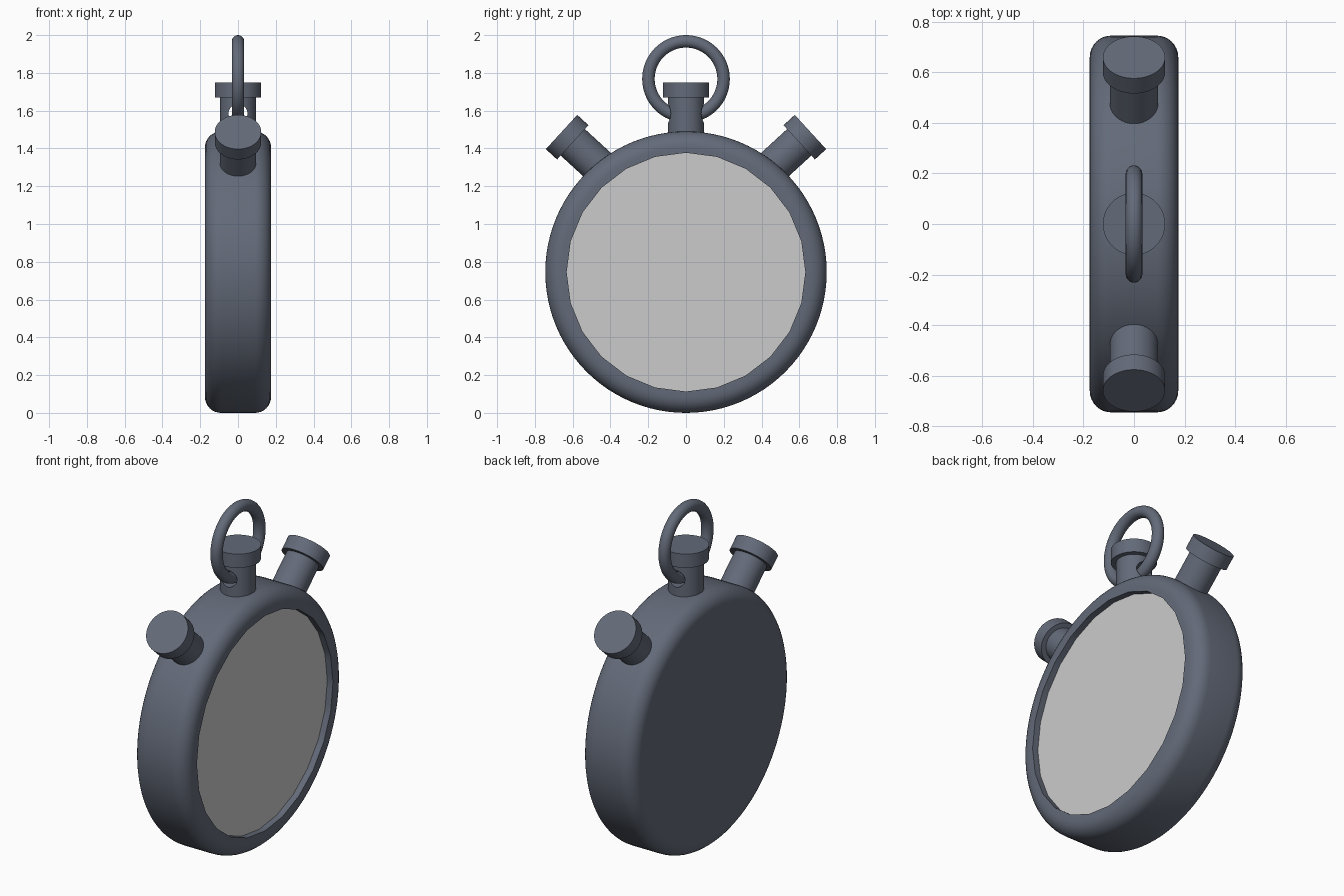
import bpy, bmesh
from math import sin, cos, pi, radians, floor
from mathutils import Matrix, Vector

if "Cube" in bpy.data.objects:
    bpy.data.objects.remove(bpy.data.objects["Cube"])

CZ, R, HW = 0.745, 0.745, 0.175      # case centre height, radius, half thickness
DIAL_R, SIDES, SEG = 0.632, 24, 96   # dial polygon, case segments
DIAL_X = 0.138

metal = bpy.data.materials.new("slate_metal")
metal.diffuse_color = (0.125, 0.145, 0.19, 1)
metal.use_nodes = True
metal.node_tree.nodes["Principled BSDF"].inputs["Base Color"].default_value = metal.diffuse_color


def lathe(name, profile, matrix, seg, mat=metal, poly=()):
    """Revolve (radius, height) points about z; rows in poly follow the dial polygon."""
    bm = bmesh.new()
    step = 2 * pi / SIDES
    rows = []
    for i, (r, h) in enumerate(profile):
        if r == 0:
            rows.append([bm.verts.new((0, 0, h))] * seg)
            continue
        row = []
        for k in range(seg):
            a = 2 * pi * k / seg
            f = 1
            if i in poly:
                local = a - step * floor(a / step + 1e-6) - step / 2
                f = cos(step / 2) / cos(local)
            row.append(bm.verts.new((r * f * cos(a), r * f * sin(a), h)))
        rows.append(row)
    for lo, hi in zip(rows, rows[1:]):
        for k in range(seg):
            n = (k + 1) % seg
            bm.faces.new(dict.fromkeys((lo[k], lo[n], hi[n], hi[k])))
    bmesh.ops.recalc_face_normals(bm, faces=bm.faces)
    bm.transform(matrix)
    me = bpy.data.meshes.new(name)
    bm.to_mesh(me)
    bm.free()
    ob = bpy.data.objects.new(name, me)
    bpy.context.collection.objects.link(ob)
    if mat:
        me.materials.append(mat)
    return ob


def smooth(ob, angle=35):
    bpy.ops.object.select_all(action='DESELECT')
    ob.select_set(True)
    bpy.context.view_layer.objects.active = ob
    bpy.ops.object.shade_smooth_by_angle(angle=radians(angle))


# Case: rounded disc facing +x with a shallow polygonal recess
to_x = Matrix.Translation((0, 0, CZ)) @ Matrix.Rotation(pi / 2, 4, 'Y')
F = 0.085
arc = [(R - F + F * cos(a), F * sin(a)) for a in [pi / 2 * i / 8 for i in range(9)]]
profile = [(0, -HW)]
profile += [(r, -(HW - F) - h) for r, h in reversed(arc)]
profile += [(r, HW - F + h) for r, h in arc]
n = len(profile)
profile += [(DIAL_R, HW), (DIAL_R, DIAL_X - 0.01), (0, DIAL_X - 0.01)]
smooth(lathe("case", profile, to_x, SEG, poly=(n, n + 1)))

# Dial: flat polygon at the bottom of the recess
lathe("dial", [(0, DIAL_X - 0.008), (DIAL_R, DIAL_X - 0.008), (DIAL_R, DIAL_X), (0, DIAL_X)],
      to_x, SIDES, mat=None)


# Push buttons: stem and cap, measured down from the cap top
def button(name, top, tilt, length):
    m = Matrix.Translation(top) @ Matrix.Rotation(tilt, 4, 'X')
    pts = [(0, -length), (0.095, -length), (0.095, -0.081), (0.123, -0.081), (0.123, 0), (0, 0)]
    return lathe(name, pts, m, 48)


crown = button("crown_button", Vector((0, 0, 1.75)), 0, 0.30)
for side, label in ((-1, "left"), (1, "right")):
    smooth(button(label + "_button", Vector((0, side * 0.659, 1.487)), -side * radians(47.5), 0.33))

# Hole through the crown stem for the ring
bpy.ops.mesh.primitive_cylinder_add(vertices=32, radius=0.05, depth=0.5,
                                    location=(0, 0, 1.585), rotation=(pi / 2, 0, 0))
cutter = bpy.context.object
cutter.hide_render = True
mod = crown.modifiers.new("ring_hole", 'BOOLEAN')
mod.operation = 'DIFFERENCE'
mod.object = cutter
bpy.context.view_layer.objects.active = crown
bpy.ops.object.modifier_apply(modifier=mod.name)
bpy.data.objects.remove(cutter)
smooth(crown)

# Hanging ring
bpy.ops.mesh.primitive_torus_add(major_radius=0.199, minor_radius=0.033, major_segments=64,
                                 minor_segments=20, location=(0, 0, 1.768), rotation=(0, pi / 2, 0))
ring = bpy.context.object
ring.name = "hanging_ring"
ring.data.materials.append(metal)
smooth(ring, 60)
